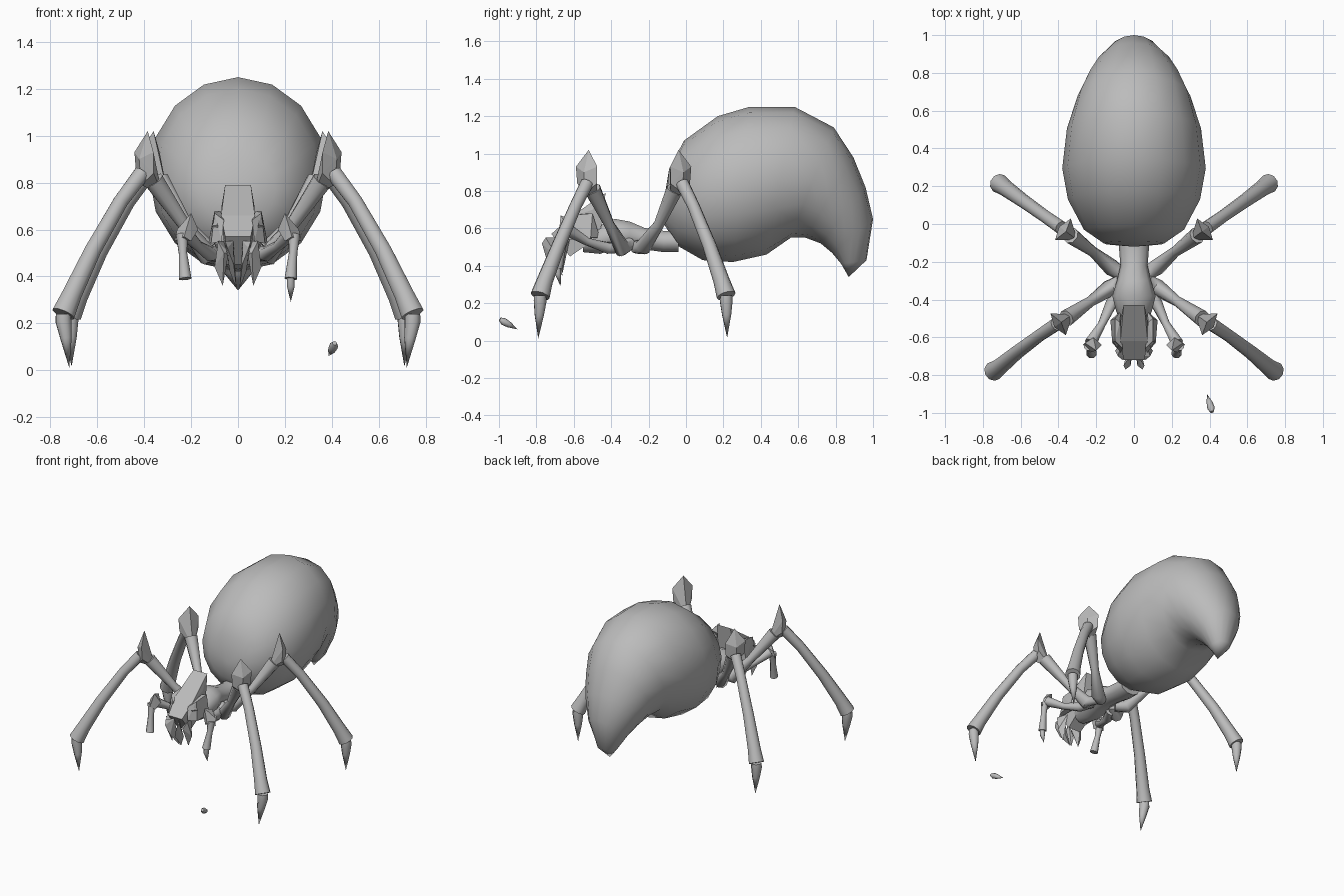
import bpy, bmesh, math
from mathutils import Vector

if "Cube" in bpy.data.objects:
    bpy.data.objects.remove(bpy.data.objects["Cube"])

grey = bpy.data.materials.new("grey_shell")
grey.diffuse_color = (0.5, 0.5, 0.5, 1)
grey.use_nodes = True
grey.node_tree.nodes["Principled BSDF"].inputs["Base Color"].default_value = grey.diffuse_color


def finish(bm, name, angle):
    bmesh.ops.recalc_face_normals(bm, faces=bm.faces)
    me = bpy.data.meshes.new(name)
    bm.to_mesh(me)
    bm.free()
    me.materials.append(grey)
    ob = bpy.data.objects.new(name, me)
    bpy.context.collection.objects.link(ob)
    bpy.context.view_layer.objects.active = ob
    for o in bpy.context.selected_objects:
        o.select_set(False)
    ob.select_set(True)
    if angle:
        bpy.ops.object.shade_smooth_by_angle(angle=math.radians(angle))
    return ob


def loft(name, rings, angle=50):
    """Skin a list of vertex rings; a ring of one point is a pole."""
    bm = bmesh.new()
    vs = [[bm.verts.new(p) for p in r] for r in rings]
    for a, b in zip(vs, vs[1:]):
        n = max(len(a), len(b))
        for i in range(n):
            j = (i + 1) % n
            if len(a) == 1:
                bm.faces.new((a[0], b[i], b[j]))
            elif len(b) == 1:
                bm.faces.new((a[i], a[j], b[0]))
            else:
                bm.faces.new((a[i], a[j], b[j], b[i]))
    for r in (vs[0], vs[-1]):
        if len(r) > 2:
            bm.faces.new(r)
    return finish(bm, name, angle)


def tube(name, pts, radii, n=8):
    """Round limb along a path; zero radius makes a point."""
    pts = [Vector(p) for p in pts]
    rings = []
    for i, (p, r) in enumerate(zip(pts, radii)):
        d = (pts[min(i + 1, len(pts) - 1)] - pts[max(i - 1, 0)]).normalized()
        u = d.cross(Vector((0.31, 0.9, 0.05))).normalized()
        v = d.cross(u)
        rings.append([p] if r == 0 else [
            p + r * (u * math.cos(2 * math.pi * k / n) + v * math.sin(2 * math.pi * k / n))
            for k in range(n)])
    return loft(name, rings)


def hull(name, pts, angle=0):
    bm = bmesh.new()
    for p in pts:
        bm.verts.new(p)
    bmesh.ops.convex_hull(bm, input=bm.verts)
    loose = [v for v in bm.verts if not v.link_faces]
    bmesh.ops.delete(bm, geom=loose, context='VERTS')
    return finish(bm, name, angle)


def side(pts, s):
    return [(p[0] * s, p[1], p[2]) for p in pts]


# abdomen: top y, top z, bottom y, bottom z, half width
sections = [(-.09, .92, -.115, .62, .16), (-.01, 1.07, -.05, .51, .265),
            (.17, 1.2, .09, .43, .35), (.34, 1.25, .25, .42, .38),
            (.58, 1.25, .43, .46, .355), (.79, 1.14, .56, .55, .30),
            (.895, .98, .64, .55, .25), (.96, .82, .72, .52, .20),
            (1.0, .65, .78, .47, .14), (.965, .43, .83, .41, .065)]
rings = [[(0, -.12, .74)]]
for ty, tz, by, bz, w in sections:
    ring = []
    for k in range(16):
        a = 2 * math.pi * k / 16
        c = math.cos(a)
        ring.append((w * math.sin(a), (ty + by) / 2 + c * (ty - by) / 2,
                     (tz + bz) / 2 + c * (tz - bz) / 2))
    rings.append(ring)
rings.append([(0, .87, .34)])
loft("abdomen", rings, 60)

# thorax: y, centre z, half width, half height
rings = []
for y, z, w, h in [(-.04, .53, .08, .06), (-.12, .53, .08, .06), (-.22, .545, .072, .06),
                   (-.3, .565, .09, .075), (-.38, .57, .115, .085), (-.46, .54, .095, .08),
                   (-.55, .53, .06, .06)]:
    rings.append([(w * math.cos(math.pi * k / 5), y, z + h * math.sin(math.pi * k / 5))
                  for k in range(10)])
loft("thorax", rings)

# head wedge with a raised back crest
half = [(.055, -.43, .79), (.07, -.5, .70), (.072, -.62, .66), (.055, -.72, .57),
        (.05, -.62, .45), (.06, -.46, .56)]
hull("head", half + side(half, -1))

for s, tag in ((1, "right"), (-1, "left")):
    # cheek plates and eyes
    hull("cheek_" + tag, side([(.07, -.46, .55), (.10, -.5, .68), (.075, -.52, .68),
                               (.125, -.51, .55), (.115, -.63, .54), (.07, -.68, .55),
                               (.10, -.62, .67), (.06, -.66, .64)], s))
    hull("eye_" + tag, side([(.085, -.56, .62), (.085, -.66, .62), (.09, -.62, .66),
                             (.09, -.61, .57), (.112, -.62, .615)], s))
    # jaw blades
    hull("outer_jaw_" + tag, side([(.06, -.62, .55), (.085, -.70, .55), (.10, -.67, .44),
                                   (.065, -.66, .36), (.04, -.70, .50), (.06, -.72, .5)], s))
    hull("inner_jaw_" + tag, side([(.02, -.70, .55), (.055, -.75, .55), (.045, -.77, .52),
                                   (.018, -.75, .45), (.006, -.66, .345), (.035, -.67, .42)], s))

    # feeler limbs beside the head; only the right one keeps its claw
    tube("feeler_upper_" + tag, side([(.08, -.34, .50), (.12, -.42, .495), (.17, -.53, .53),
                                      (.23, -.63, .59)], s), [.03, .032, .022, .034])
    hull("feeler_knee_" + tag, side([(.20, -.67, .67), (.17, -.64, .60), (.215, -.6, .64),
                                     (.26, -.63, .60), (.27, -.64, .55), (.20, -.66, .55),
                                     (.23, -.68, .57)], s))
    tube("feeler_lower_" + tag, side([(.24, -.645, .58), (.235, -.66, .50), (.225, -.685, .39)], s),
         [.027, .019, .028])

    # walking legs: path of upper limb, knee, path of lower limb, claw tip
    legs = {
        "front": ([(.07, -.30, .52), (.13, -.34, .49), (.23, -.41, .62), (.36, -.5, .81)],
                  (.385, -.52, .85),
                  [(.41, -.53, .84), (.50, -.59, .72), (.62, -.68, .51), (.71, -.755, .32),
                   (.745, -.78, .24)], (.72, -.79, .01)),
        "back": ([(.06, -.27, .50), (.12, -.23, .50), (.22, -.145, .62), (.335, -.06, .81)],
                 (.36, -.04, .85),
                 [(.385, -.02, .84), (.47, .04, .72), (.59, .125, .51), (.68, .19, .32),
                  (.715, .215, .24)], (.71, .22, .015)),
    }
    for leg, (upper, knee, lower, tip) in legs.items():
        label = leg + "_" + tag
        tube("upper_leg_" + label, side(upper, s), [.035, .045, .028, .045])
        # pointed knee cap, aligned with the leg
        d = Vector((lower[-1][0] - upper[0][0], lower[-1][1] - upper[0][1], 0)).normalized()
        t = Vector((-d.y, d.x, 0))
        k = Vector(knee)
        cap = [(0, 0, .17), (.02, .07, .08), (.02, -.07, .08), (.015, .065, -.01),
               (.015, -.065, -.01), (.035, 0, -.06), (.045, 0, .05), (-.045, 0, -.04),
               (-.075, 0, -.1)]
        hull("knee_cap_" + label,
             side([k + d * a + t * b + Vector((0, 0, c)) for a, b, c in cap], s))
        tube("lower_leg_" + label, side(lower, s), [.036, .033, .037, .044, .052], 10)
        e = Vector(lower[-1])
        tube("claw_" + label, side([e, e + Vector((0, 0, -.03)), e.lerp(tip, .45), tip], s),
             [.034, .036, .026, 0])

# right feeler claw, and a loose one on the ground ahead
tube("feeler_claw", [(.225, -.685, .40), (.225, -.685, .36), (.225, -.67, .29)], [.016, .018, 0])
tube("loose_claw", [(.412, -.995, .115), (.408, -.975, .102), (.40, -.945, .085), (.386, -.9, .06)],
     [.01, .02, .016, 0])
